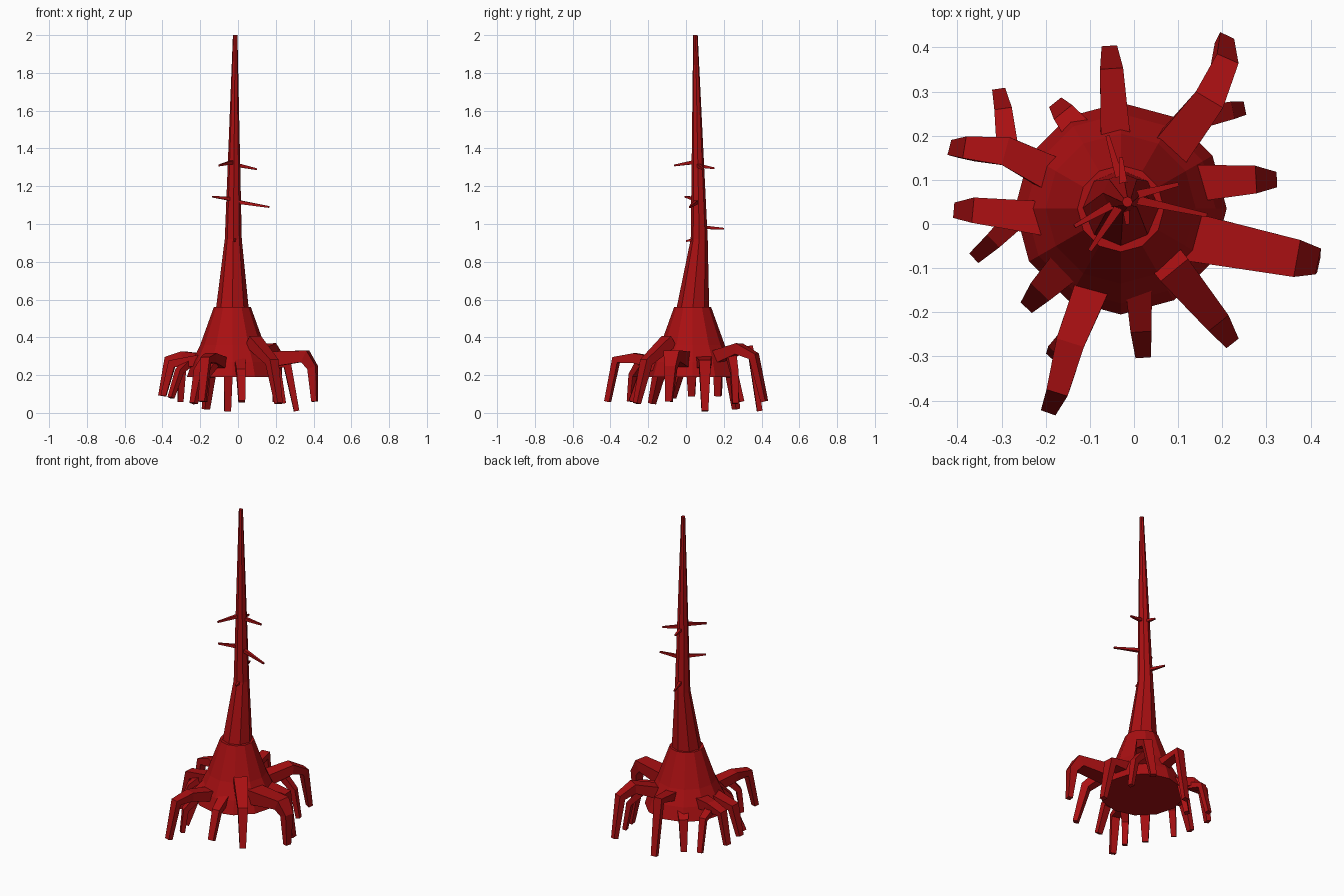
import bpy, bmesh, math
from mathutils import Vector

cube = bpy.data.objects.get("Cube")
if cube:
    bpy.data.objects.remove(cube, do_unlink=True)

red = bpy.data.materials.new("deep red")
red.use_nodes = True
red.diffuse_color = (0.40, 0.005, 0.006, 1)
red.node_tree.nodes["Principled BSDF"].inputs["Base Color"].default_value = red.diffuse_color


def loft(name, rings):
    """Skin a list of equally sized point rings and cap both ends."""
    bm = bmesh.new()
    loops = [[bm.verts.new(p) for p in ring] for ring in rings]
    n = len(loops[0])
    for a, b in zip(loops, loops[1:]):
        for i in range(n):
            j = (i + 1) % n
            bm.faces.new((a[i], a[j], b[j], b[i]))
    bm.faces.new(loops[0][::-1])
    bm.faces.new(loops[-1])
    bmesh.ops.recalc_face_normals(bm, faces=bm.faces[:])
    mesh = bpy.data.meshes.new(name)
    bm.to_mesh(mesh)
    bm.free()
    mesh.materials.append(red)
    obj = bpy.data.objects.new(name, mesh)
    bpy.context.collection.objects.link(obj)
    return obj


def tower(name, sides, levels):
    """Upright faceted form from (x, y, z, radius) levels."""
    rings = []
    for x, y, z, r in levels:
        angles = [math.pi / 2 + math.tau * i / sides for i in range(sides)]
        rings.append([(x + r * math.cos(a), y + r * math.sin(a), z) for a in angles])
    return loft(name, rings)


def limb(name, path, start, end, depth=0.8):
    """Four-sided tapering limb that bends along a path."""
    pts = [Vector(p) for p in path]
    flat = pts[-1] - pts[0]
    side = Vector((-flat.y, flat.x, 0)).normalized()
    rings = []
    for i, p in enumerate(pts):
        before = (p - pts[max(i - 1, 0)]).normalized()
        after = (pts[min(i + 1, len(pts) - 1)] - p).normalized()
        along = (before + after).normalized()
        s = (side - along * side.dot(along)).normalized()
        up = along.cross(s)
        w = (start + (end - start) * i / (len(pts) - 1)) / 2
        rings.append([p + s * w * a + up * w * depth * b
                      for a, b in ((-1, -1), (1, -1), (1, 1), (-1, 1))])
    return loft(name, rings)


# Flared base and bent, tapering stalk
tower("skirt", 12, [(-.03, .035, .19, .24), (-.03, .035, .27, .215),
                    (-.03, .035, .36, .17), (-.03, .035, .56, .098)])
tower("stalk", 8, [(-.03, .035, .54, .088), (-.025, .07, .92, .045),
                   (-.015, .05, 2.0, .012)])

# Main roots: base, knee and tip, then starting width
roots = {
    "back_root": ([(-.04, .17, .31), (-.05, .34, .34), (-.055, .39, .01)], .07),
    "back_left_root": ([(.07, .15, .29), (.17, .28, .34), (.205, .36, .30), (.205, .415, .06)], .09),
    "left_root": ([(.10, .09, .27), (.26, .10, .26), (.31, .10, .01)], .09),
    "front_left_root": ([(.13, -.03, .28), (.355, -.075, .30), (.395, -.08, .24), (.405, -.09, .06)], .11),
    "front_left_low_root": ([(.08, -.09, .38), (.18, -.21, .27), (.215, -.26, .05)], .08),
    "front_root": ([(.01, -.14, .27), (.015, -.23, .22), (.02, -.29, .06)], .06),
    "front_right_root": ([(-.09, -.13, .26), (-.145, -.27, .29), (-.17, -.37, .28), (-.19, -.415, .06)], .08),
    "front_right_low_root": ([(-.14, -.08, .29), (-.20, -.14, .22), (-.235, -.18, .05)], .08),
    "right_root": ([(-.18, .01, .28), (-.35, .03, .26), (-.395, .03, .09)], .08),
    "back_right_root": ([(-.18, .11, .28), (-.29, .165, .30), (-.37, .17, .28), (-.405, .17, .09)], .08),
    "back_right_low_root": ([(-.11, .19, .24), (-.15, .24, .20), (-.17, .265, .02)], .07),
}
for name, (path, width) in roots.items():
    limb(name, path, width, .035)

# Side shoots that fork off some of the roots
shoots = {
    "back_left_shoot": [(.14, .24, .30), (.21, .255, .22), (.24, .26, .05)],
    "front_right_shoot": [(-.13, -.24, .26), (-.17, -.28, .20), (-.18, -.295, .06)],
    "right_shoot": [(-.26, .02, .27), (-.31, -.03, .22), (-.355, -.07, .08)],
    "back_right_shoot": [(-.285, .16, .28), (-.295, .25, .25), (-.305, .295, .06)],
}
for name, path in shoots.items():
    limb(name, path, .05, .03)

# Thin thorns up the stalk: tip position and root height
thorns = [((.10, .09, 1.29), 1.315), ((-.06, .20, .975), .985),
          ((-.10, -.06, 1.31), 1.33), ((-.03, .15, 1.295), 1.31),
          ((.165, .02, 1.09), 1.12), ((-.135, -.005, 1.145), 1.13),
          ((-.015, .0, .91), .92)]
for i, (tip, height) in enumerate(thorns):
    limb(f"thorn_{i + 1}", [(-.02, .06, height), tip], .022, .009, 1)
